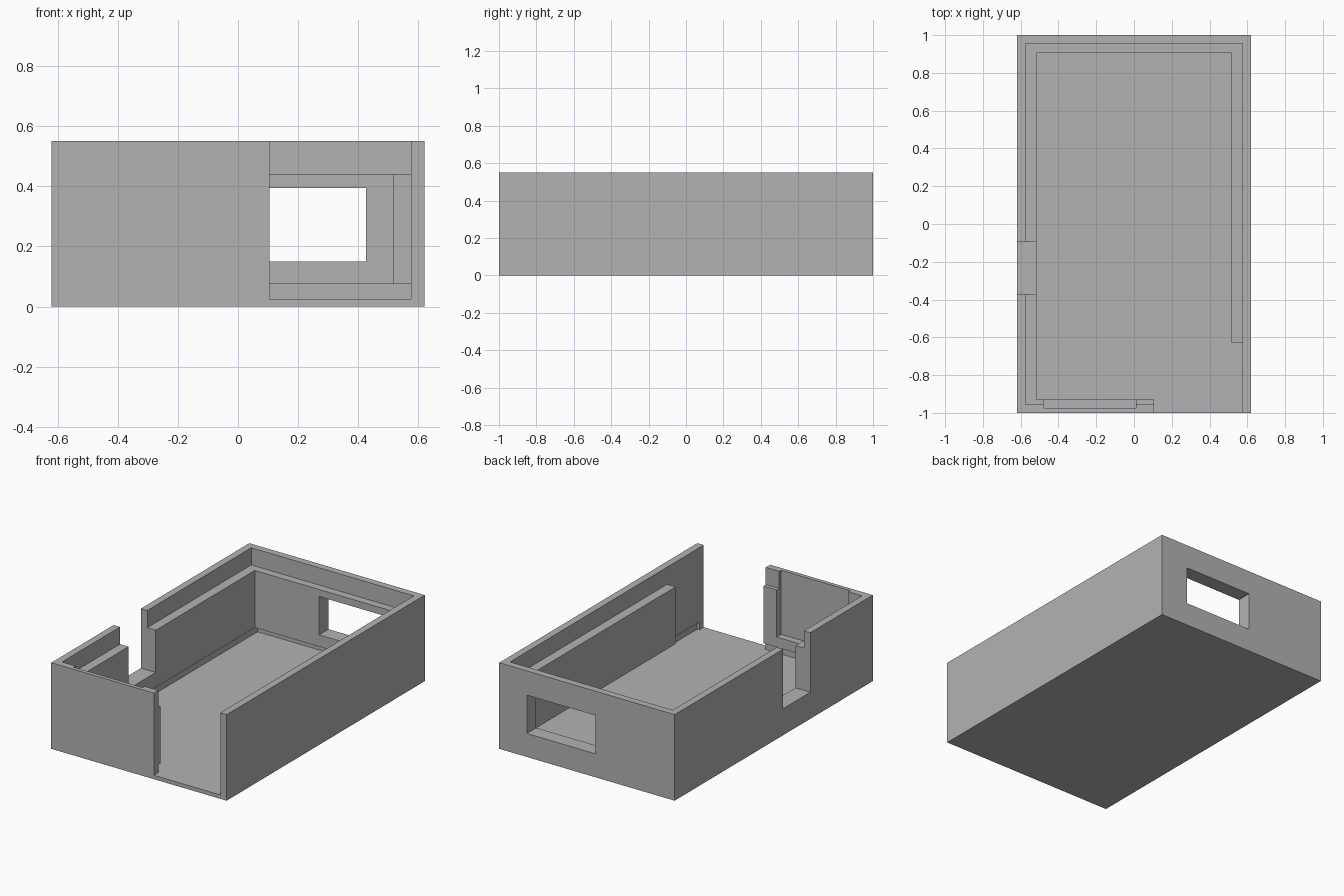
import bpy

cube = bpy.data.objects.get("Cube")
if cube:
    bpy.data.objects.remove(cube, do_unlink=True)

# Single plain grey plastic
grey = bpy.data.materials.new("plain_grey")
grey.use_nodes = True
colour = (0.45, 0.45, 0.45, 1)
grey.diffuse_color = colour
grey.node_tree.nodes["Principled BSDF"].inputs["Base Color"].default_value = colour


def box(name, x, y, z):
    """Box spanning the given (min, max) ranges."""
    bpy.ops.mesh.primitive_cube_add(size=1)
    obj = bpy.context.object
    obj.name = name
    spans = (x, y, z)
    obj.location = [(a + b) / 2 for a, b in spans]
    obj.scale = [b - a for a, b in spans]
    bpy.ops.object.transform_apply(location=True, rotation=False, scale=True)
    obj.data.materials.append(grey)
    return obj


TOP = 0.7       # cutters reach past the rim
FLOOR = 0.025   # floor thickness

case = box("case", (-0.62, 0.62), (-1, 1), (0, 0.55))

cutters = [
    # stepped interior: lid rebate, main cavity, base slot
    box("lid_rebate", (-0.575, 0.575), (-0.955, 0.955), (0.44, TOP)),
    box("cavity", (-0.515, 0.515), (-0.93, 0.905), (FLOOR, TOP)),
    box("base_slot", (-0.53, 0.59), (-0.955, 0.955), (FLOOR, 0.075)),
    # front opening beside the front wall
    box("front_opening", (0.105, 0.575), (-1.1, -0.63), (FLOOR, TOP)),
    # open notch in the side wall
    box("side_notch", (-0.7, -0.5), (-0.37, -0.095), (0.17, TOP)),
    # window in the back wall
    box("back_window", (-0.06, 0.425), (0.85, 1.1), (0.15, 0.395)),
    # pocket inside the front wall
    box("front_pocket", (-0.48, 0.01), (-0.975, -0.9), (0.14, TOP)),
]

# Carve the case, then remove the cutters
bpy.ops.object.select_all(action='DESELECT')
bpy.context.view_layer.objects.active = case
case.select_set(True)
for cutter in cutters:
    cutter.hide_render = True
    mod = case.modifiers.new(cutter.name, 'BOOLEAN')
    mod.operation = 'DIFFERENCE'
    mod.solver = 'EXACT'
    mod.object = cutter
    bpy.ops.object.modifier_apply(modifier=mod.name)
    bpy.data.objects.remove(cutter, do_unlink=True)

bpy.ops.object.shade_flat()
